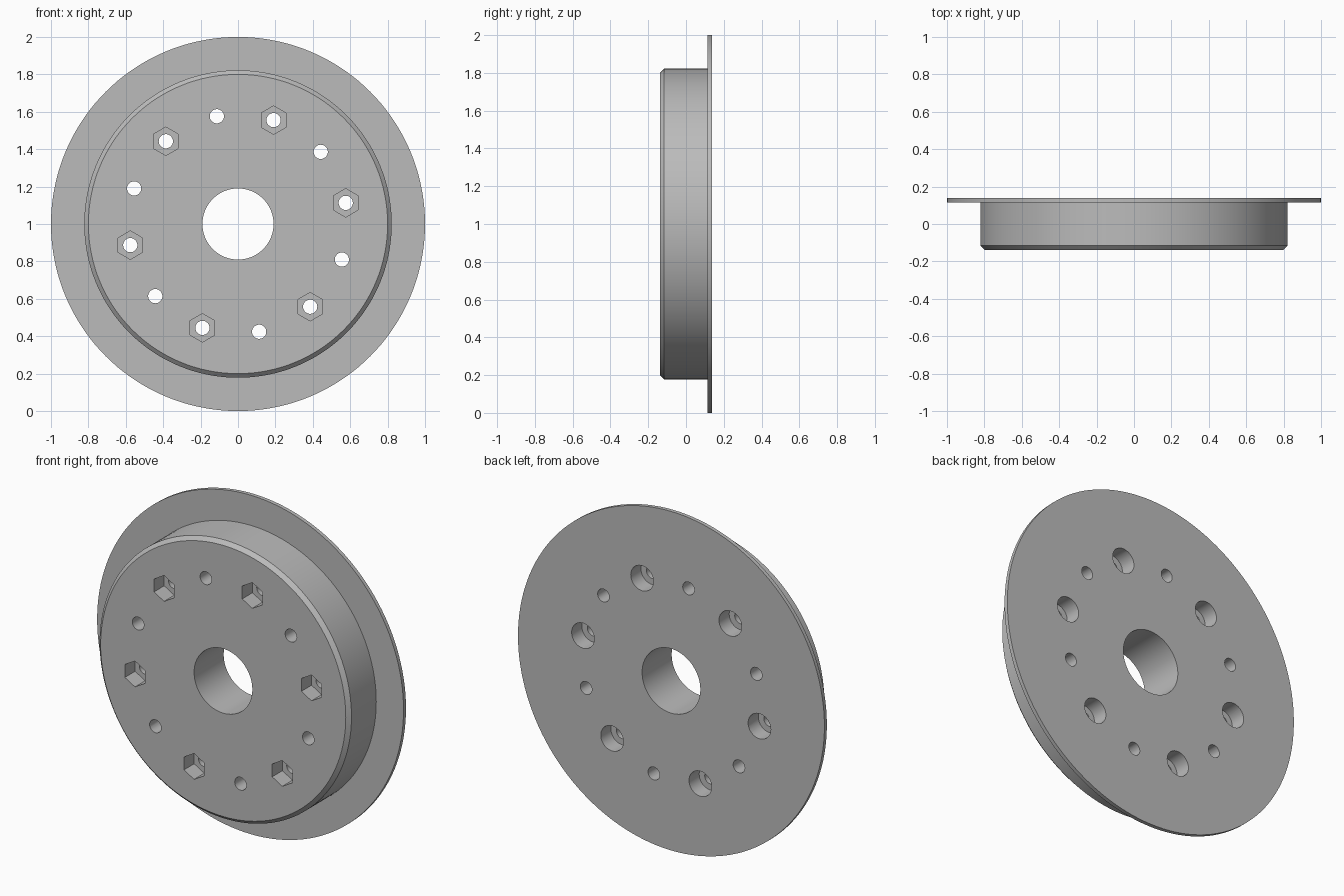
import bpy, bmesh
from math import cos, sin, pi, radians
from mathutils import Matrix, Vector

cube = bpy.data.objects.get("Cube")
if cube:
    bpy.data.objects.remove(cube, do_unlink=True)

HALF = 0.138          # half thickness along y
CENTRE_Z = 1.0
BOLT_RADIUS = 0.587
BOLT_START = 11.1     # degrees
POCKET_DEPTH = 0.095

grey = bpy.data.materials.new("plain_grey")
grey.use_nodes = True
colour = (0.5, 0.5, 0.5, 1)
grey.diffuse_color = colour
grey.node_tree.nodes["Principled BSDF"].inputs["Base Color"].default_value = colour


def add_object(name, bm):
    bmesh.ops.recalc_face_normals(bm, faces=bm.faces)
    mesh = bpy.data.meshes.new(name)
    bm.to_mesh(mesh)
    bm.free()
    mesh.materials.append(grey)
    obj = bpy.data.objects.new(name, mesh)
    bpy.context.collection.objects.link(obj)
    return obj


def lathe(name, profile, steps):
    """Spin a closed (radius, y) outline around the y axis."""
    bm = bmesh.new()
    rings = []
    for i in range(steps):
        a = 2 * pi * i / steps
        rings.append([bm.verts.new((r * sin(a), y, CENTRE_Z + r * cos(a)))
                      for r, y in profile])
    n = len(profile)
    for i in range(steps):
        a, b = rings[i], rings[(i + 1) % steps]
        for j in range(n):
            k = (j + 1) % n
            bm.faces.new((a[j], a[k], b[k], b[j]))
    return add_object(name, bm)


def drill(target, angles, radius, sides, y0, y1):
    """Cut a ring of prismatic holes that run from y0 to y1."""
    bm = bmesh.new()
    for deg in angles:
        a = radians(deg)
        pos = Vector((BOLT_RADIUS * cos(a), (y0 + y1) / 2,
                      CENTRE_Z + BOLT_RADIUS * sin(a)))
        bmesh.ops.create_cone(
            bm, cap_ends=True, segments=sides, radius1=radius, radius2=radius,
            depth=y1 - y0,
            matrix=Matrix.Translation(pos) @ Matrix.Rotation(pi / 2, 4, "X"))
    cutter = add_object("hole_cutter", bm)
    cutter.hide_render = True
    mod = target.modifiers.new("holes", "BOOLEAN")
    mod.operation = "DIFFERENCE"
    mod.solver = "EXACT"
    mod.object = cutter
    bpy.context.view_layer.objects.active = target
    bpy.ops.object.modifier_apply(modifier=mod.name)
    bpy.data.objects.remove(cutter, do_unlink=True)


# Drum with chamfered front, thin back flange and centre bore
hub = lathe("flanged_hub", [
    (0.19, -HALF), (0.8, -HALF), (0.822, -0.116), (0.822, 0.115),
    (1.0, 0.115), (1.0, HALF), (0.19, HALF)], 144)

# Bolt circle: twelve through holes, every other one recessed on both sides
all_holes = [BOLT_START + 30 * i for i in range(12)]
recessed = all_holes[::2]
drill(hub, all_holes, 0.038, 32, -0.3, 0.3)
drill(hub, recessed, 0.076, 6, -0.3, -HALF + POCKET_DEPTH)    # hex nut pockets
drill(hub, recessed, 0.074, 40, HALF - POCKET_DEPTH, 0.3)     # round counterbores

bpy.ops.object.select_all(action="DESELECT")
hub.select_set(True)
bpy.context.view_layer.objects.active = hub
bpy.ops.object.shade_smooth_by_angle(angle=radians(30))
